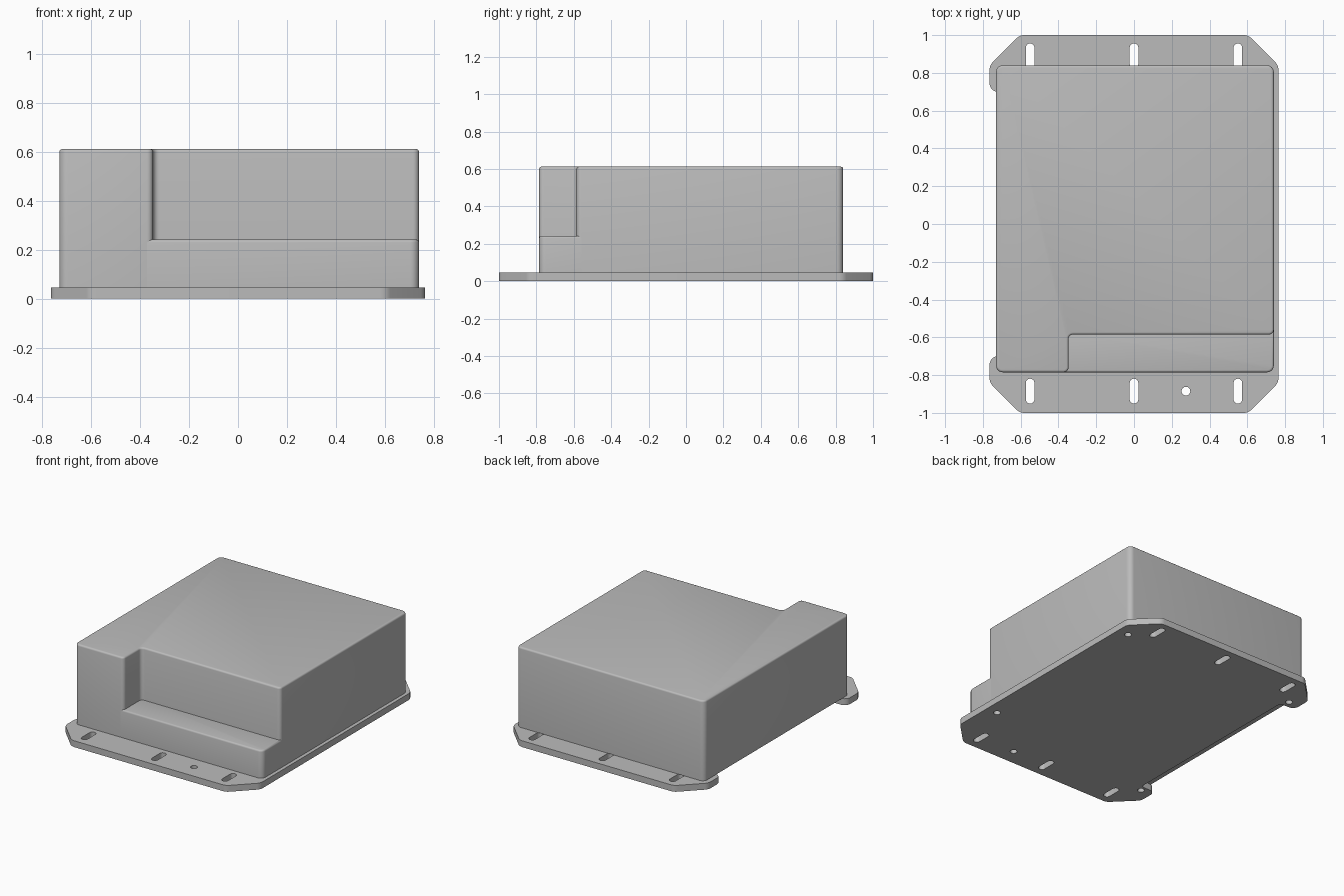
import bpy, bmesh, math
from mathutils import Vector

cube = bpy.data.objects.get("Cube")
if cube:
    bpy.data.objects.remove(cube, do_unlink=True)

grey = bpy.data.materials.new("plain grey")
grey.use_nodes = True
grey.diffuse_color = (0.5, 0.5, 0.5, 1)
grey.node_tree.nodes["Principled BSDF"].inputs["Base Color"].default_value = (0.5, 0.5, 0.5, 1)


def rounded(corners, steps=6):
    """Outline from (x, y, radius) corners, each replaced by an arc."""
    out = []
    for i, (x, y, r) in enumerate(corners):
        p = Vector((x, y))
        a = (Vector(corners[i - 1][:2]) - p).normalized()
        b = (Vector(corners[(i + 1) % len(corners)][:2]) - p).normalized()
        if r == 0:
            out.append(p)
            continue
        half = a.angle(b) / 2
        centre = p + (a + b).normalized() * r / math.sin(half)
        start = p + a * r / math.tan(half) - centre
        sweep = b.angle_signed(-a)
        end = p + b * r / math.tan(half) - centre
        sweep = start.angle(end)
        side = 1 if start.x * end.y - start.y * end.x > 0 else -1
        for k in range(steps + 1):
            t = side * sweep * k / steps
            c, s = math.cos(t), math.sin(t)
            out.append(centre + Vector((start.x * c - start.y * s, start.x * s + start.y * c)))
    return out


def add_prism(bm, outline, z0, z1):
    base = bm.faces.new([bm.verts.new((p.x, p.y, z0)) for p in outline])
    grown = bmesh.ops.extrude_face_region(bm, geom=[base], use_keep_orig=True)["geom"]
    top = [v for v in grown if isinstance(v, bmesh.types.BMVert)]
    bmesh.ops.translate(bm, verts=top, vec=(0, 0, z1 - z0))


def finish(name, bm):
    bmesh.ops.recalc_face_normals(bm, faces=bm.faces)
    mesh = bpy.data.meshes.new(name)
    bm.to_mesh(mesh)
    bm.free()
    mesh.materials.append(grey)
    obj = bpy.data.objects.new(name, mesh)
    bpy.context.collection.objects.link(obj)
    return obj


def smooth(obj):
    bpy.ops.object.select_all(action="DESELECT")
    obj.select_set(True)
    bpy.context.view_layer.objects.active = obj
    bpy.ops.object.shade_smooth_by_angle(angle=math.radians(35))


def housing_part(name, corners, z0, z1, soften=0.012):
    """Upright prism with a rolled top rim."""
    bm = bmesh.new()
    add_prism(bm, rounded(corners), z0, z1)
    rim = [e for e in bm.edges if all(abs(v.co.z - z1) < 1e-5 for v in e.verts)]
    bmesh.ops.bevel(bm, geom=rim, offset=soften, segments=3, profile=0.5, affect="EDGES")
    smooth(finish(name, bm))


FLOOR, LEDGE, TOP = 0.045, 0.242, 0.612
LEFT, RIGHT, FRONT, BACK = -0.73, 0.74, -0.785, 0.84
NOTCH_X, NOTCH_Y, R, r = -0.347, -0.585, 0.035, 0.025

# Main housing with the front corner cut away
housing_part("housing", [
    (LEFT, FRONT, R), (NOTCH_X, FRONT, r), (NOTCH_X, NOTCH_Y, r),
    (RIGHT, NOTCH_Y, r), (RIGHT, BACK, R), (LEFT, BACK, R)], FLOOR, TOP)

# Low ledge filling the bottom of the cut-away corner
housing_part("front_ledge", [
    (NOTCH_X - r, FRONT, 0), (RIGHT, FRONT, R),
    (RIGHT, NOTCH_Y + r, 0), (NOTCH_X - r, NOTCH_Y + r, 0)], FLOOR, LEDGE)

# Mounting plate: chamfered corners, right-hand ears around a recessed edge
half = [(0.765, 0.84, 0.06), (0.605, 1, 0.06), (-0.605, 1, 0.06),
        (-0.765, 0.84, 0.06), (-0.765, 0.7, 0.045), (-0.65, 0.7, 0.02)]
bm = bmesh.new()
add_prism(bm, rounded(half + [(x, -y, q) for x, y, q in reversed(half)]), 0, FLOOR)
plate = finish("mounting_plate", bm)

# Slots and screw holes
bm = bmesh.new()


def add_hole(x, y, w, h):
    q = w * 0.499
    add_prism(bm, rounded([(x - w / 2, y - h / 2, q), (x + w / 2, y - h / 2, q),
                           (x + w / 2, y + h / 2, q), (x - w / 2, y + h / 2, q)]), -0.05, 0.1)


for x in (-0.55, 0, 0.55):
    for y in (-0.885, 0.89):
        add_hole(x, y, 0.046, 0.132)
for x, y in ((0.275, -0.885), (0.68, 0.75), (-0.68, 0.75), (0.68, -0.57), (-0.68, -0.74)):
    add_hole(x, y, 0.046, 0.046)
cutter = finish("hole_cutter", bm)
cutter.hide_render = True
cutter.hide_set(True)
cut = plate.modifiers.new("holes", "BOOLEAN")
cut.operation, cut.solver, cut.object = "DIFFERENCE", "EXACT", cutter
bpy.context.view_layer.objects.active = plate
bpy.ops.object.modifier_apply(modifier=cut.name)
bpy.data.objects.remove(cutter, do_unlink=True)
smooth(plate)
